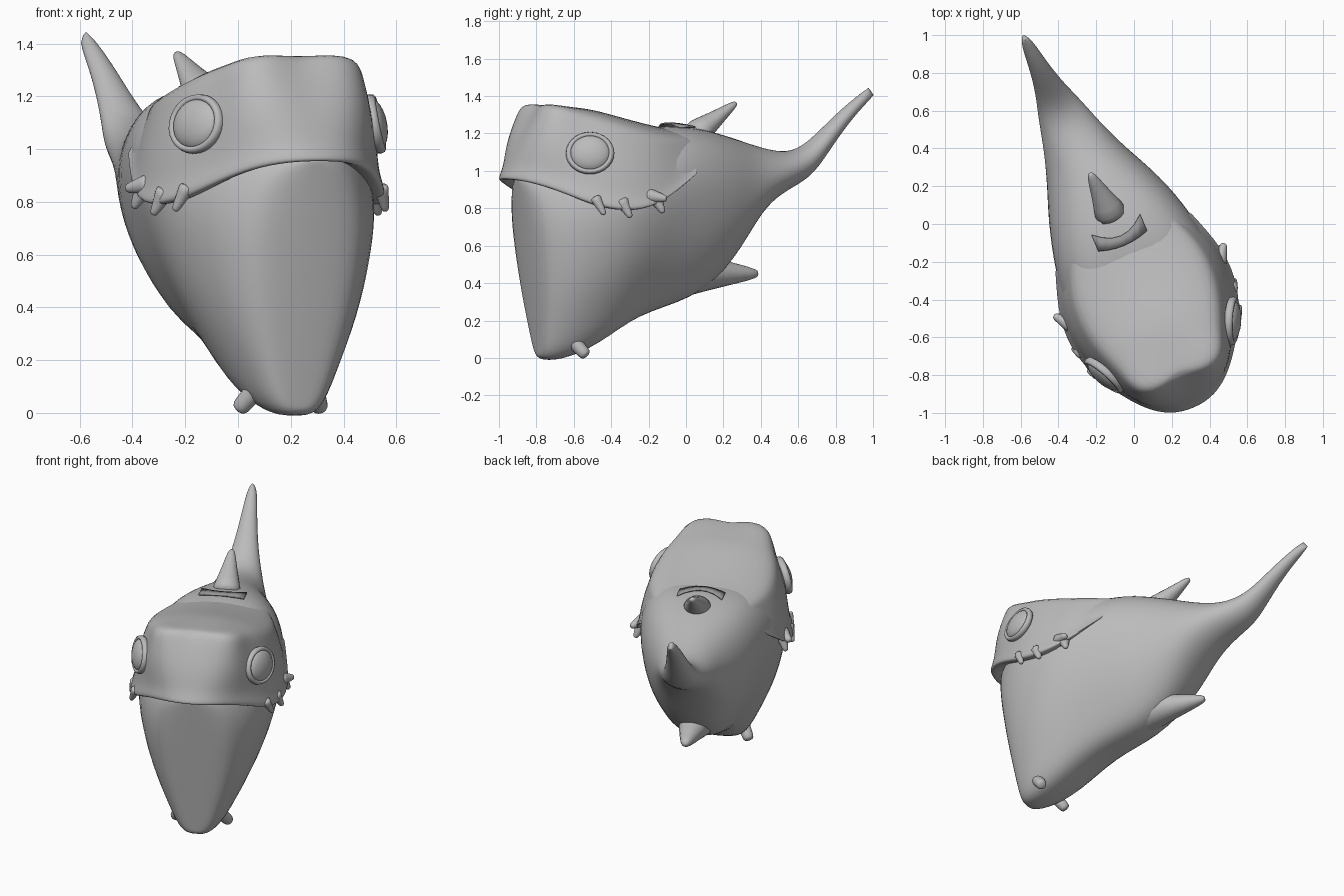
import bpy, bmesh, math
from mathutils import Matrix, Vector

cube = bpy.data.objects.get("Cube")
if cube:
    bpy.data.objects.remove(cube, do_unlink=True)

# The creature is built facing -y, then turned to its final heading
PLACE = Matrix.Translation((0.14, -0.56, 0)) @ Matrix.Rotation(math.radians(23), 4, "Z")


def material(name, value):
    m = bpy.data.materials.new(name)
    m.use_nodes = True
    col = (value, value, value, 1)
    m.diffuse_color = col
    m.node_tree.nodes["Principled BSDF"].inputs["Base Color"].default_value = col
    return m


GREY = material("skin grey", 0.5)
DARK = material("dark grey", 0.3)


def finish(name, bm, mat=GREY, subdiv=0):
    bmesh.ops.recalc_face_normals(bm, faces=bm.faces)
    bm.transform(PLACE)
    me = bpy.data.meshes.new(name)
    bm.to_mesh(me)
    bm.free()
    me.materials.append(mat)
    ob = bpy.data.objects.new(name, me)
    bpy.context.collection.objects.link(ob)
    me.shade_smooth()
    if subdiv:
        mod = ob.modifiers.new("smooth", "SUBSURF")
        mod.levels = mod.render_levels = subdiv
    return ob


def lerp(a, b, t):
    return a + (b - a) * t


# Body: fan of egg-shaped rings, each (top y, top z, bottom y, bottom z, half width, roundness)
RINGS = [
    (-.375, .96, -.25, .03, .16, 0), (-.32, .99, -.24, -.01, .26, 0),
    (-.12, 1.1, -.14, -.015, .385, 0), (.2, 1.2, .06, .06, .46, 0),
    (.5, 1.26, .3, .235, .42, .1), (.75, 1.22, .62, .3, .355, .4),
    (.95, 1.16, .85, .48, .26, .8), (1.08, 1.12, 1.0, .75, .2, 1),
    (1.2, 1.1, 1.16, .88, .155, 1), (1.3, 1.13, 1.33, .95, .115, 1),
    (1.39, 1.2, 1.44, 1.09, .078, 1), (1.54, 1.34, 1.58, 1.27, .047, 1),
    (1.7, 1.45, 1.73, 1.41, .028, 1),
]
EGG = [(0, 0), (.01, .45), (.07, .8), (.25, 1), (.45, .93), (.65, .78), (.85, .53), (1, .32), (1, 0)]


def build_body():
    bm = bmesh.new()
    loops = []
    for ty, tz, by, bz, w, rnd in RINGS:
        half = []
        for i, (s, f) in enumerate(EGG):
            a = math.pi * i / (len(EGG) - 1)
            s = lerp(s, (1 - math.cos(a)) / 2, rnd)
            f = lerp(f, math.sin(a), rnd)
            half.append((w * f, lerp(ty, by, s), lerp(tz, bz, s)))
        pts = half + [(-x, y, z) for x, y, z in half[-2:0:-1]]
        bend = -.06 * max(0, ty - .7)
        loops.append([bm.verts.new((x + bend, y, z)) for x, y, z in pts])
    n = len(loops[0])
    for a, b in zip(loops, loops[1:]):
        for i in range(n):
            bm.faces.new((a[i], a[(i + 1) % n], b[(i + 1) % n], b[i]))
    # End caps: strips across the ring
    for ring in (loops[0], loops[-1]):
        h = n // 2
        bm.faces.new((ring[0], ring[1], ring[-1]))
        for i in range(1, h - 1):
            bm.faces.new((ring[i], ring[i + 1], ring[n - i - 1], ring[n - i]))
        bm.faces.new((ring[h - 1], ring[h], ring[h + 1]))
    finish("body", bm, subdiv=2)


# Head: shell stretched between the upper lip and the edge of the flat crown
LIP = [(0, -.465, .945), (.13, -.44, .94), (.24, -.355, .915), (.335, -.235, .865),
       (.415, -.11, .805), (.475, .05, .77), (.485, .25, .79), (.4, .5, .97)]
CROWN = [(0, -.26, 1.33), (.15, -.285, 1.37), (.25, -.23, 1.365), (.275, -.1, 1.33),
         (.32, 0, 1.3), (.355, .16, 1.25), (.355, .35, 1.2), (.27, .54, 1.18)]


def build_head():
    bm = bmesh.new()
    last = len(LIP) - 1

    def row(fn):
        half = [fn(Vector(a), Vector(b), i) for i, (a, b) in enumerate(zip(LIP, CROWN))]
        full = [Vector((-p.x, p.y, p.z)) for p in half[:0:-1]] + half
        return [bm.verts.new(p) for p in full]

    def level(t, swell):
        def at(a, b, i):
            p = a.lerp(b, t)
            grow = swell * (1 - (i / last) ** 3)
            return Vector((p.x * (1 + grow), p.y - grow * .2 * (i < 4), p.z))
        return at

    rows = [row(lambda a, b, i: Vector((a.x * .75, a.y * .75, a.z + .03)))]
    rows += [row(level(t, s)) for t, s in ((0, 0), (.09, .02), (.2, 0), (.5, .1), (.85, .06), (1, 0))]
    for a, b in zip(rows, rows[1:]):
        for i in range(2 * last):
            bm.faces.new((a[i], a[i + 1], b[i + 1], b[i]))
    # Crown surface, joined along the centre line
    top = rows[-1]
    mid = [top[last]]
    for x, y, z in CROWN[1:]:
        mid.append(bm.verts.new((0, y + .06, 1.345 - .12 * min(1, max(0, y / .5)))))
    for side in (1, -1):
        edge = [top[last + side * i] for i in range(last + 1)]
        bm.faces.new((edge[0], edge[1], mid[1]))
        for i in range(1, last):
            bm.faces.new((edge[i], edge[i + 1], mid[i + 1], mid[i]))
    finish("head", bm, subdiv=2)


def spike(name, start, end, r0, r1, flat=1):
    """Tapered horn with a blunt rounded tip."""
    a, b = Vector(start), Vector(end)
    d = b - a
    bm = bmesh.new()
    loops = []
    for t in (0, .3, .65, .93, 1):
        r = lerp(r0, r1, t ** .8) * (.6 if t == 1 else 1)
        loops.append([bm.verts.new((r * math.cos(k * math.tau / 10),
                                    r * flat * math.sin(k * math.tau / 10), t * d.length))
                      for k in range(10)])
    for p, q in zip(loops, loops[1:]):
        for k in range(10):
            bm.faces.new((p[k], p[(k + 1) % 10], q[(k + 1) % 10], q[k]))
    bm.faces.new(loops[0])
    bm.faces.new(loops[-1])
    bm.transform(Matrix.Translation(a) @ d.to_track_quat("Z", "Y").to_matrix().to_4x4())
    finish(name, bm, subdiv=1)


def build_eye(name, side):
    # Flattened ball inside a low eyelid ring, turned forward and slightly up
    normal = Vector((side * math.cos(.45), -math.sin(.45), .2)).normalized()
    frame = Matrix.Translation((side * .368, -.105, 1.095)) @ normal.to_track_quat("Z", "Y").to_matrix().to_4x4()
    bm = bmesh.new()
    bmesh.ops.create_uvsphere(bm, u_segments=24, v_segments=12, radius=1)
    bm.transform(frame @ Matrix.Diagonal((.11, .098, .045, 1)))
    finish(name, bm)
    bm = bmesh.new()
    grid = []
    for i in range(28):
        a = i * math.tau / 28
        grid.append([])
        for j in range(8):
            b = j * math.tau / 8
            r = 1 + .14 * math.cos(b)
            grid[-1].append(bm.verts.new((.114 * r * math.cos(a), .101 * r * math.sin(a), .022 * math.sin(b))))
    for i in range(28):
        p, q = grid[i], grid[(i + 1) % 28]
        for j in range(8):
            bm.faces.new((p[j], q[j], q[(j + 1) % 8], p[(j + 1) % 8]))
    bm.transform(frame)
    finish(name + "lid", bm)


def build_band():
    # Thin curved plate lying on the back ahead of the dorsal fin
    bm = bmesh.new()
    rails = []
    for i in range(7):
        k = i / 3 - 1
        z = 1.258 - .02 * k * k
        rails.append([bm.verts.new((.14 * k, y, z)) for y in (.485 + .025 * k * k, .54 + .065 * k * k)])
    for a, b in zip(rails, rails[1:]):
        bm.faces.new((a[0], b[0], b[1], a[1]))
    ob = finish("back_band", bm, DARK)
    solid = ob.modifiers.new("thickness", "SOLIDIFY")
    solid.thickness = .008


build_body()
build_head()
build_band()
spike("dorsal_fin", (0, .64, 1.18), (-.02, .91, 1.365), .11, .02, .85)
spike("ventral_fin", (0, .42, .455), (0, 1.03, .45), .22, .03, .9)
for side, label in ((1, "left"), (-1, "right")):
    build_eye(label + "_eye", side)
    spike(label + "_foot", (side * .1, -.12, .12), (side * .17, -.04, .01), .045, .035)
    for n, (x, y, z, size) in enumerate(((.435, -.06, .765, .8), (.465, .08, .75, 1), (.465, .27, .775, 1.1))):
        spike(f"{label}_cheek_barb_{n + 1}", (side * (x - .04), y - .03, z + .1),
              (side * x, y + .01, z), .045 * size, .015)
    spike(label + "_cheek_barb_4", (side * .42, .2, .87), (side * .49, .29, .85), .05, .018)
